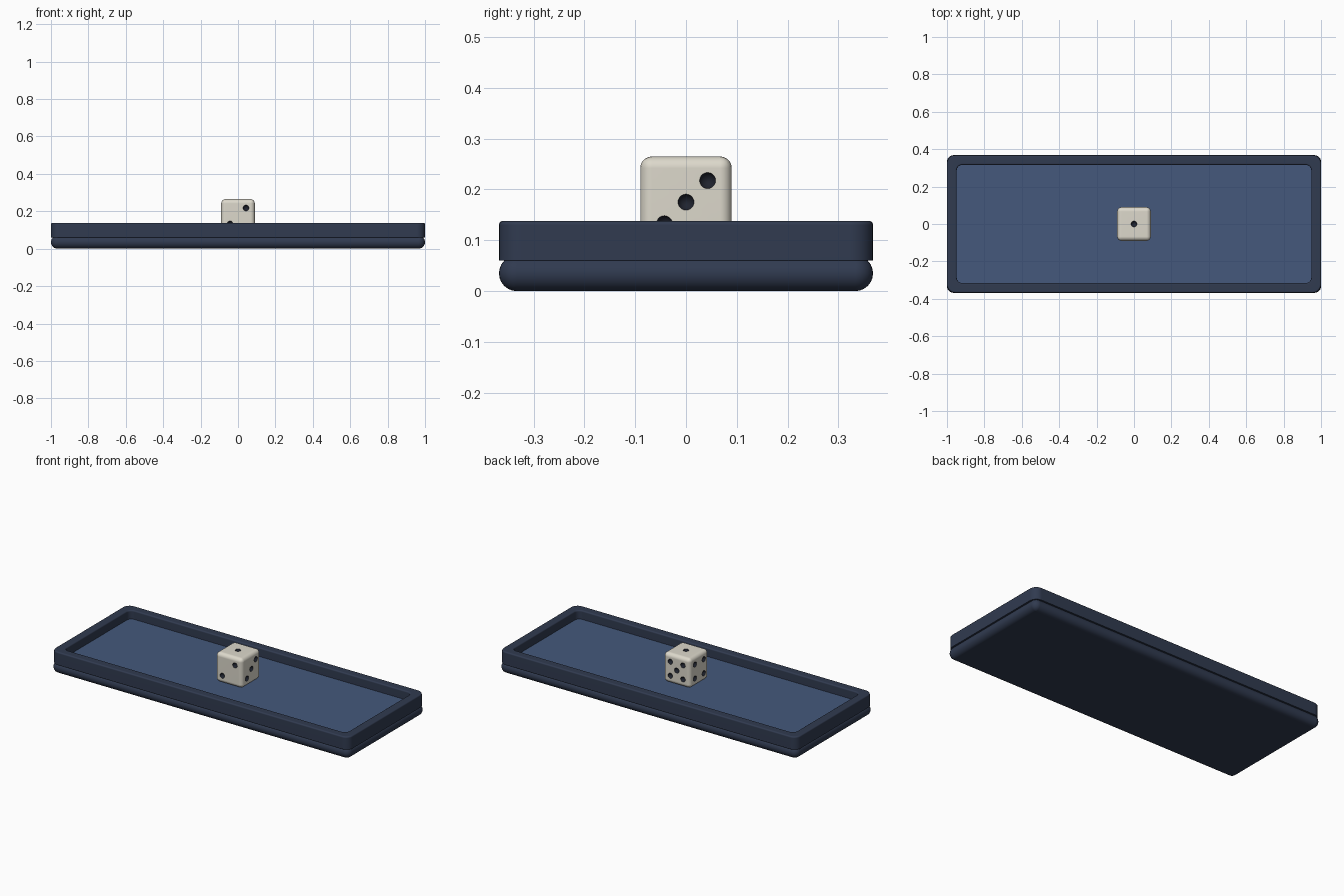
import bpy, bmesh
from math import sin, cos, pi, radians
from mathutils import Vector, Matrix

if "Cube" in bpy.data.objects:
    bpy.data.objects.remove(bpy.data.objects["Cube"])


def material(name, rgb):
    m = bpy.data.materials.new(name)
    m.diffuse_color = (*rgb, 1)
    m.use_nodes = True
    m.node_tree.nodes["Principled BSDF"].inputs["Base Color"].default_value = m.diffuse_color
    return m


NAVY = material("navy", (0.03, 0.043, 0.08))
FELT = material("felt_blue", (0.058, 0.098, 0.2))
IVORY = material("ivory", (0.72, 0.69, 0.6))
INK = material("ink", (0.014, 0.017, 0.028))


def add_object(name, bm, mats):
    bmesh.ops.recalc_face_normals(bm, faces=bm.faces)
    me = bpy.data.meshes.new(name)
    bm.to_mesh(me)
    bm.free()
    ob = bpy.data.objects.new(name, me)
    bpy.context.collection.objects.link(ob)
    for m in mats:
        me.materials.append(m)
    return ob


def activate(ob):
    bpy.ops.object.select_all(action='DESELECT')
    ob.select_set(True)
    bpy.context.view_layer.objects.active = ob


def smooth(ob):
    activate(ob)
    bpy.ops.object.shade_smooth_by_angle(angle=radians(35))
    ob.modifiers.new("weighted", 'WEIGHTED_NORMAL').keep_sharp = True


def rounded_rect(hx, hy, r, z, n=6):
    pts = []
    for k, (sx, sy) in enumerate([(1, 1), (-1, 1), (-1, -1), (1, -1)]):
        for i in range(n + 1):
            a = (k + i / n) * pi / 2
            pts.append((sx * (hx - r) + r * cos(a), sy * (hy - r) + r * sin(a), z))
    return pts


def loft(name, loops, mat, ring=False):
    """Skin a stack of rounded rectangles (hx, hy, radius, z)."""
    bm = bmesh.new()
    rows = [[bm.verts.new(p) for p in rounded_rect(*l)] for l in loops]
    pairs = list(zip(rows, rows[1:]))
    if ring:
        pairs.append((rows[-1], rows[0]))
    else:
        bm.faces.new(rows[0])
        bm.faces.new(rows[-1])
    for a, b in pairs:
        for i in range(len(a)):
            j = (i + 1) % len(a)
            bm.faces.new((a[i], a[j], b[j], b[i]))
    ob = add_object(name, bm, [mat])
    smooth(ob)
    return ob


HX, HY = 1.0, 0.368

# Pillow-edged base slab
R = 0.035
base = []
for i in range(13):
    a = -pi / 2 + pi * i / 12
    d = R * (1 - cos(a))
    base.append((HX - d, HY - d, max(R - d, 0.001), R + R * sin(a)))
loft("tray_base", base, NAVY)

# Raised rim with softened top edges
B, TOP, BOTTOM, W = 0.008, 0.138, 0.06, 0.052
rim = [(HX, HY, 0.045, BOTTOM)]
for i in range(5):
    a = pi / 2 * i / 4
    d = B * (1 - cos(a))
    rim.append((HX - d, HY - d, 0.045 - d, TOP - B + B * sin(a)))
for i in range(5):
    a = pi / 2 * (1 - i / 4)
    d = W - B * (1 - cos(a))
    rim.append((HX - d, HY - d, 0.03 + W - d, TOP - B + B * sin(a)))
rim.append((HX - W, HY - W, 0.03, BOTTOM))
loft("tray_rim", rim, NAVY, ring=True)

# Felt floor
loft("felt_floor", [(HX - W + 0.004, HY - W + 0.004, 0.03, z) for z in (0.06, 0.085)], FELT)

# Die body
H, CZ, P = 0.09, 0.175, 0.0425
bm = bmesh.new()
bmesh.ops.create_cube(bm, size=2 * H, matrix=Matrix.Translation((0, 0, CZ)))
bmesh.ops.bevel(bm, geom=bm.edges[:], offset=0.023, segments=5, profile=0.5, affect='EDGES')
die = add_object("die", bm, [IVORY, INK])

# Pip cutters: opposite faces add up to seven
one, two = [(0, 0)], [(1, 1), (-1, -1)]
four = two + [(1, -1), (-1, 1)]
X, Y, Z = Vector((1, 0, 0)), Vector((0, 1, 0)), Vector((0, 0, 1))
faces = [(Z, X, Y, one), (-Z, X, Y, four + [(1, 0), (-1, 0)]),
         (-Y, X, Z, two), (Y, X, Z, four + one),
         (X, Y, Z, two + one), (-X, Y, Z, four)]
bm = bmesh.new()
for n, u, v, pips in faces:
    turn = Z.rotation_difference(n).to_matrix().to_4x4()
    for a, b in pips:
        c = n * (H + 0.004) + (u * a + v * b) * P + Z * CZ
        bmesh.ops.create_uvsphere(bm, u_segments=20, v_segments=11, radius=0.0165,
                                  matrix=Matrix.Translation(c) @ turn)
cutter = add_object("pip_cutter", bm, [INK])
cutter.hide_render = True

mod = die.modifiers.new("pips", 'BOOLEAN')
mod.operation, mod.solver, mod.object = 'DIFFERENCE', 'EXACT', cutter
mod.material_mode = 'TRANSFER'
activate(die)
bpy.ops.object.modifier_apply(modifier="pips")
bpy.data.objects.remove(cutter)
smooth(die)
